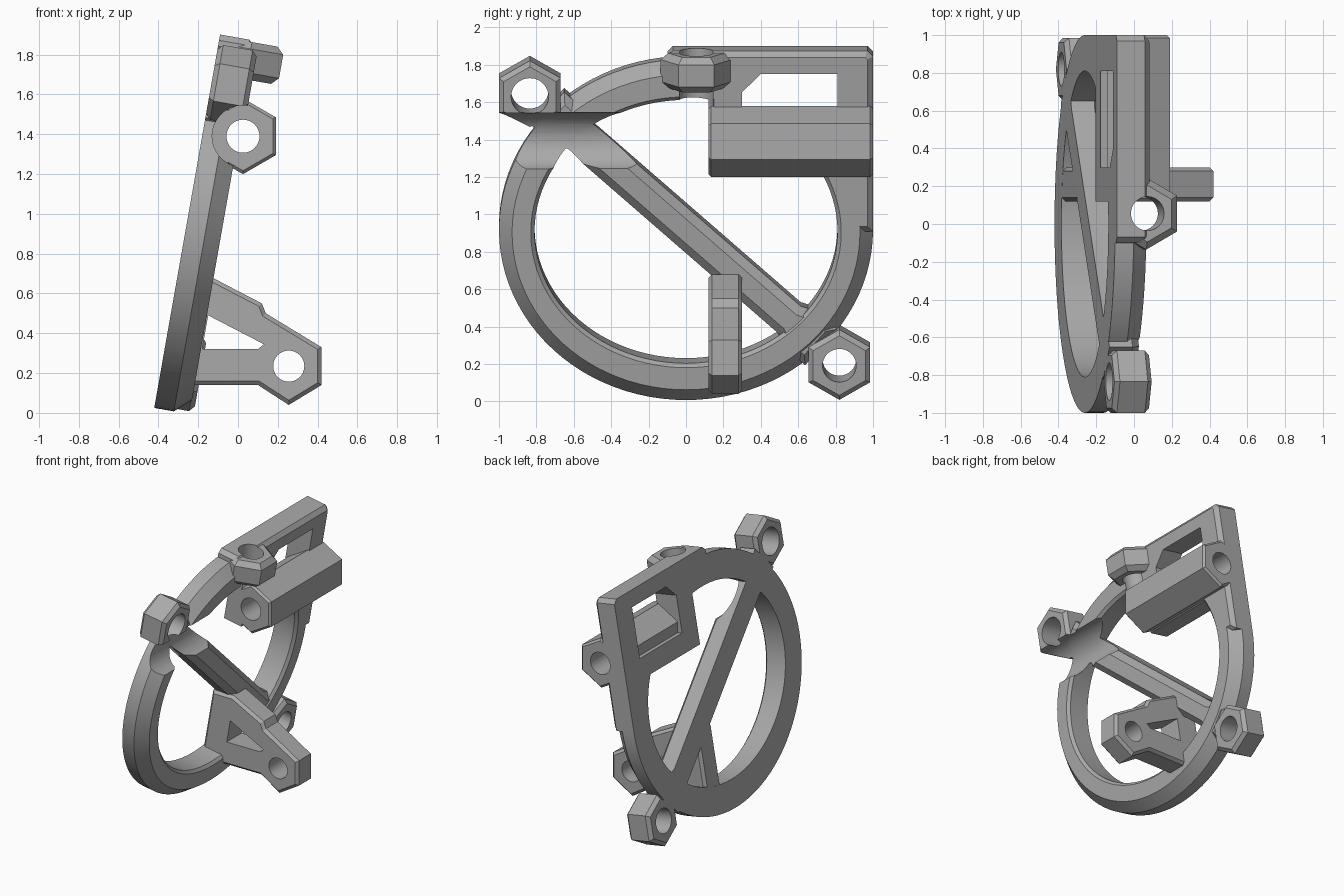
import bpy, bmesh
from math import sin, cos, pi, radians
from mathutils import Matrix, Vector

if "Cube" in bpy.data.objects:
    bpy.data.objects.remove(bpy.data.objects["Cube"])

grey = bpy.data.materials.new("plain grey")
grey.use_nodes = True
grey.diffuse_color = (0.4, 0.4, 0.4, 1)
grey.node_tree.nodes["Principled BSDF"].inputs["Base Color"].default_value = (0.4, 0.4, 0.4, 1)

# Frames: profile coordinates (a, b) plus depth, mapped into the world
LEAN = Matrix.Translation((-0.42, 0, 0.03)) @ Matrix.Rotation(radians(10), 4, 'Y')
FACE = LEAN @ Matrix(((0, 0, 1, 0), (1, 0, 0, 0), (0, 1, 0, 0), (0, 0, 0, 1)))
SIDE = Matrix(((1, 0, 0, 0), (0, 0, -1, 0), (0, 1, 0, 0), (0, 0, 0, 1)))


def finish(name, bm, frame):
    bmesh.ops.recalc_face_normals(bm, faces=bm.faces)
    mesh = bpy.data.meshes.new(name)
    bm.to_mesh(mesh)
    bm.free()
    mesh.transform(frame)
    mesh.materials.append(grey)
    obj = bpy.data.objects.new(name, mesh)
    bpy.context.collection.objects.link(obj)
    return obj


def prism(name, points, lo, hi, frame, chamfer=0, both=False):
    """Extrude an outline and chamfer its front rim, or both rims."""
    bm = bmesh.new()
    base = bm.faces.new([bm.verts.new((a, b, lo)) for a, b in points])
    out = bmesh.ops.extrude_face_region(bm, geom=[base], use_keep_orig=True)
    top = [v for v in out["geom"] if isinstance(v, bmesh.types.BMVert)]
    bmesh.ops.translate(bm, verts=top, vec=(0, 0, hi - lo))
    if chamfer:
        rim = [e for e in bm.edges if all(v in top for v in e.verts)]
        if both:
            rim += [e for e in bm.edges if all(v not in top for v in e.verts)]
        bmesh.ops.bevel(bm, geom=rim, offset=chamfer, segments=1, affect='EDGES')
    return finish(name, bm, frame)


def loft(name, rows, frame):
    """Skin closed loops into a ring-shaped solid."""
    bm = bmesh.new()
    loops = [[bm.verts.new(p) for p in row] for row in rows]
    for k, low in enumerate(loops):
        high = loops[(k + 1) % len(loops)]
        for i in range(len(low)):
            j = (i + 1) % len(low)
            bm.faces.new((low[i], low[j], high[j], high[i]))
    return finish(name, bm, frame)


def oval(a, b, ra, rb, depth, count=96):
    return [Vector((a + ra * cos(2 * pi * i / count), b + rb * sin(2 * pi * i / count), depth))
            for i in range(count)]


def hexagon(a, b, flat, depth, count=48):
    row = []
    for i in range(count):
        t = 2 * pi * i / count
        r = flat / cos((t + pi / 6) % (pi / 3) - pi / 6)
        row.append(Vector((a + r * cos(t), b + r * sin(t), depth)))
    return row


def nut(name, a, b, flat, hole, lo, hi, frame, ch=0.025):
    """Chamfered hexagonal boss with a round hole."""
    rows = [oval(a, b, hole, hole, lo, 48), hexagon(a, b, flat - ch, lo),
            hexagon(a, b, flat, lo + ch), hexagon(a, b, flat, hi - ch),
            hexagon(a, b, flat - ch, hi), oval(a, b, hole, hole, hi, 48)]
    return loft(name, rows, frame)


def drill(name, a, b, r, lo, hi, frame):
    return prism(name, [p[:2] for p in oval(a, b, r, r, 0, 48)], lo, hi, frame)


def cut(obj, *cutters):
    for c in cutters:
        mod = obj.modifiers.new("cut", 'BOOLEAN')
        mod.operation = 'DIFFERENCE'
        mod.solver = 'EXACT'
        mod.object = c
        bpy.context.view_layer.objects.active = obj
        bpy.ops.object.modifier_apply(modifier=mod.name)


# Leaning oval ring, chamfered on its front
CV = 0.92
ring = loft("ring", [oval(0, CV, ra, rb, n) for ra, rb, n in (
    (0.81, 0.715, 0), (1.0, 0.925, 0), (1.0, 0.925, 0.1),
    (0.93, 0.855, 0.18), (0.83, 0.735, 0.18), (0.81, 0.715, 0.16))], FACE)

# Corner plate that holds the long boss
plate = prism("corner_plate", [(-0.1, 1.72), (-0.1, 1.87), (-0.07, 1.9), (0.97, 1.9), (1.0, 1.87),
                               (1.0, 0.92), (0.81, 0.92), (0.81, 1.25), (0.12, 1.25), (0.12, 1.72)],
              0, 0.18, FACE, 0.03)

# Diagonal bar with wider necks at both ends
start, end = Vector((-0.835, 1.66)), Vector((0.82, 0.2))
along = (end - start).normalized()
across = Vector((-along.y, along.x))
length = (end - start).length
side = [(0.13, 0.13), (0.28, 0.13), (0.36, 0.095),
        (length - 0.36, 0.095), (length - 0.28, 0.13), (length - 0.13, 0.13)]
outline = [start + along * s + across * w for s, w in side]
outline += [start + along * s - across * w for s, w in reversed(side)]
bar = prism("diagonal_bar", outline, 0, 0.17, FACE, 0.045)

# Hexagonal bosses
upper_boss = nut("upper_boss", -0.835, 1.66, 0.165, 0.1, 0, 0.2, FACE)
lower_boss = nut("lower_boss", 0.82, 0.2, 0.165, 0.09, 0, 0.2, FACE)
top_boss = nut("top_boss", 0.165, 0.055, 0.165, 0.09, 1.7, 1.89, LEAN, 0.035)
long_boss = nut("long_boss", 0.025, 1.39, 0.165, 0.083, -1.0, -0.12, SIDE, 0.015)

# Triangular bracket arm reaching forward near the bottom
arm = prism("bracket_arm", [(0.42, 0.33), (0.42, 0.14), (0.255, 0.04), (0.1, 0.14), (-0.4, 0.14),
                            (-0.305, 0.68), (-0.13, 0.68), (0.12, 0.55), (0.14, 0.5)],
            -0.3, -0.12, SIDE, 0.02, True)

# Cutters for the openings, bores and tool clearance
window = prism("window_cutter", [(0.3, 1.4), (0.81, 1.4), (0.81, 1.78), (0.4, 1.78), (0.3, 1.68)],
               -0.1, 0.3, FACE)
clearance = drill("clearance_cutter", 0.025, 1.39, 0.155, -0.1, 1.2, SIDE)
long_bore = drill("long_bore_cutter", 0.025, 1.39, 0.083, -1.1, 0, SIDE)
top_bore = drill("top_bore_cutter", 0.165, 0.055, 0.09, 1.5, 2, LEAN)
arm_bore = drill("arm_bore_cutter", 0.255, 0.235, 0.078, -0.4, 0, SIDE)
arm_gap = prism("arm_gap_cutter", [(-0.15, 0.49), (-0.18, 0.32), (0.1, 0.32), (0.13, 0.345)],
                -0.4, 0, SIDE)

cut(ring, window, clearance, long_bore, top_bore)
cut(plate, window, long_bore, top_bore)
cut(bar, clearance)
cut(upper_boss, clearance)
cut(arm, arm_bore, arm_gap)
for c in (window, clearance, long_bore, top_bore, arm_bore, arm_gap):
    bpy.data.objects.remove(c)

# Smooth curved walls, keep chamfers crisp
bpy.ops.object.select_all(action='DESELECT')
for part in (ring, plate, bar, upper_boss, lower_boss, top_boss, long_boss, arm):
    part.select_set(True)
    bpy.context.view_layer.objects.active = part
bpy.ops.object.shade_smooth_by_angle(angle=radians(25))
